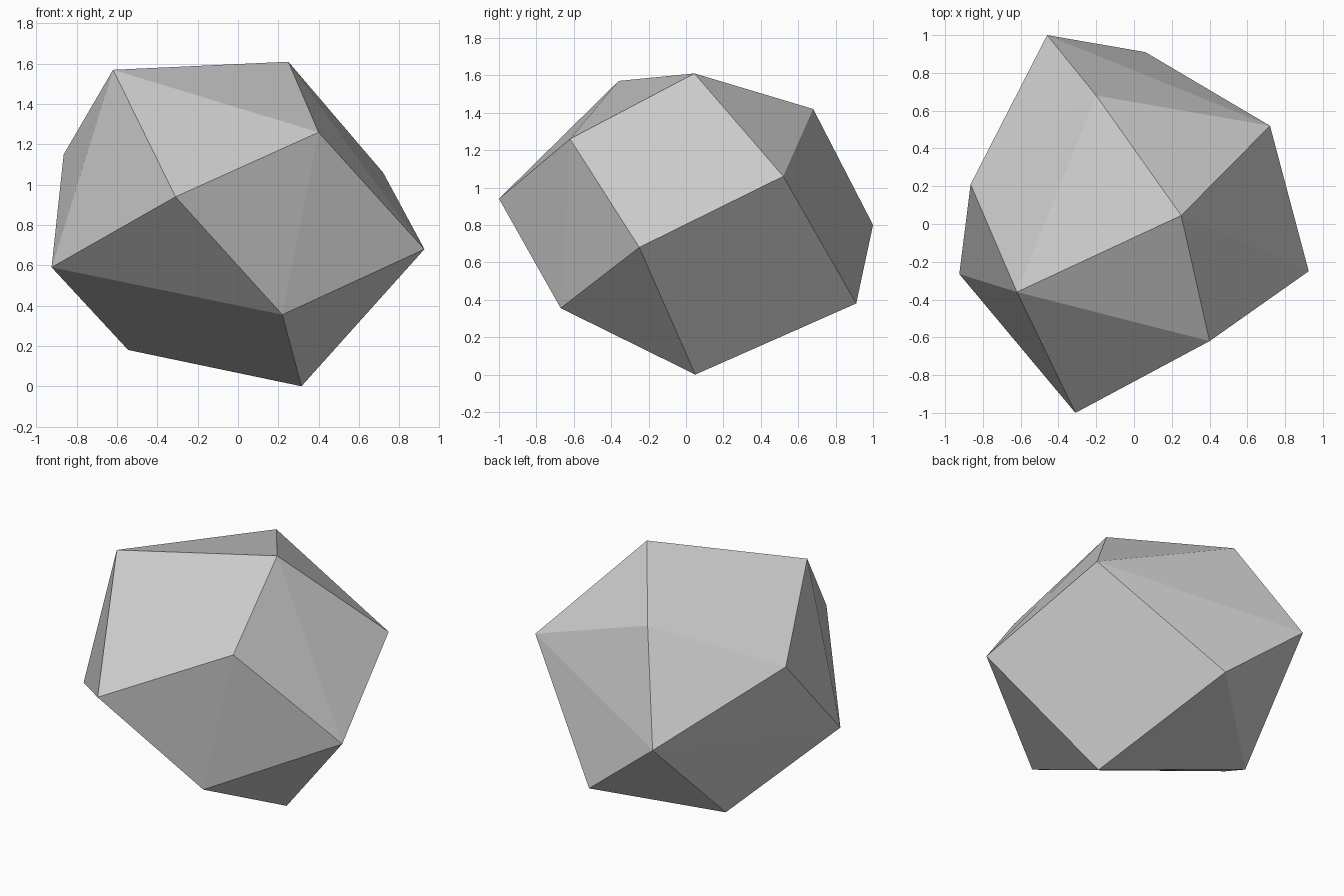
import bpy, bmesh

if "Cube" in bpy.data.objects:
    bpy.data.objects.remove(bpy.data.objects["Cube"])

# Corner points of the faceted boulder, grouped by height
CORNERS = [
    # crown
    (-0.62, -0.36, 1.57), (0.25, 0.045, 1.61), (0.40, -0.62, 1.26), (-0.20, 0.68, 1.42),
    # girdle
    (-0.31, -1.00, 0.94), (-0.925, -0.265, 0.59), (-0.865, 0.21, 1.15),
    (0.925, -0.25, 0.68), (0.72, 0.52, 1.06), (-0.46, 1.00, 0.80),
    # underside
    (0.22, -0.67, 0.355), (0.315, 0.05, 0.0), (-0.545, 0.37, 0.18), (0.06, 0.91, 0.38),
]

# Wrap the corners in a convex, flat-faced skin
bm = bmesh.new()
for co in CORNERS:
    bm.verts.new(co)
bmesh.ops.convex_hull(bm, input=bm.verts[:])
bmesh.ops.recalc_face_normals(bm, faces=bm.faces[:])
for f in bm.faces:
    f.smooth = False
mesh = bpy.data.meshes.new("boulder")
bm.to_mesh(mesh)
bm.free()

# One plain grey over the whole stone
grey = bpy.data.materials.new("stone grey")
grey.diffuse_color = (0.6, 0.6, 0.6, 1.0)
grey.use_nodes = True
grey.node_tree.nodes["Principled BSDF"].inputs["Base Color"].default_value = grey.diffuse_color
mesh.materials.append(grey)

boulder = bpy.data.objects.new("boulder", mesh)
bpy.context.collection.objects.link(boulder)
